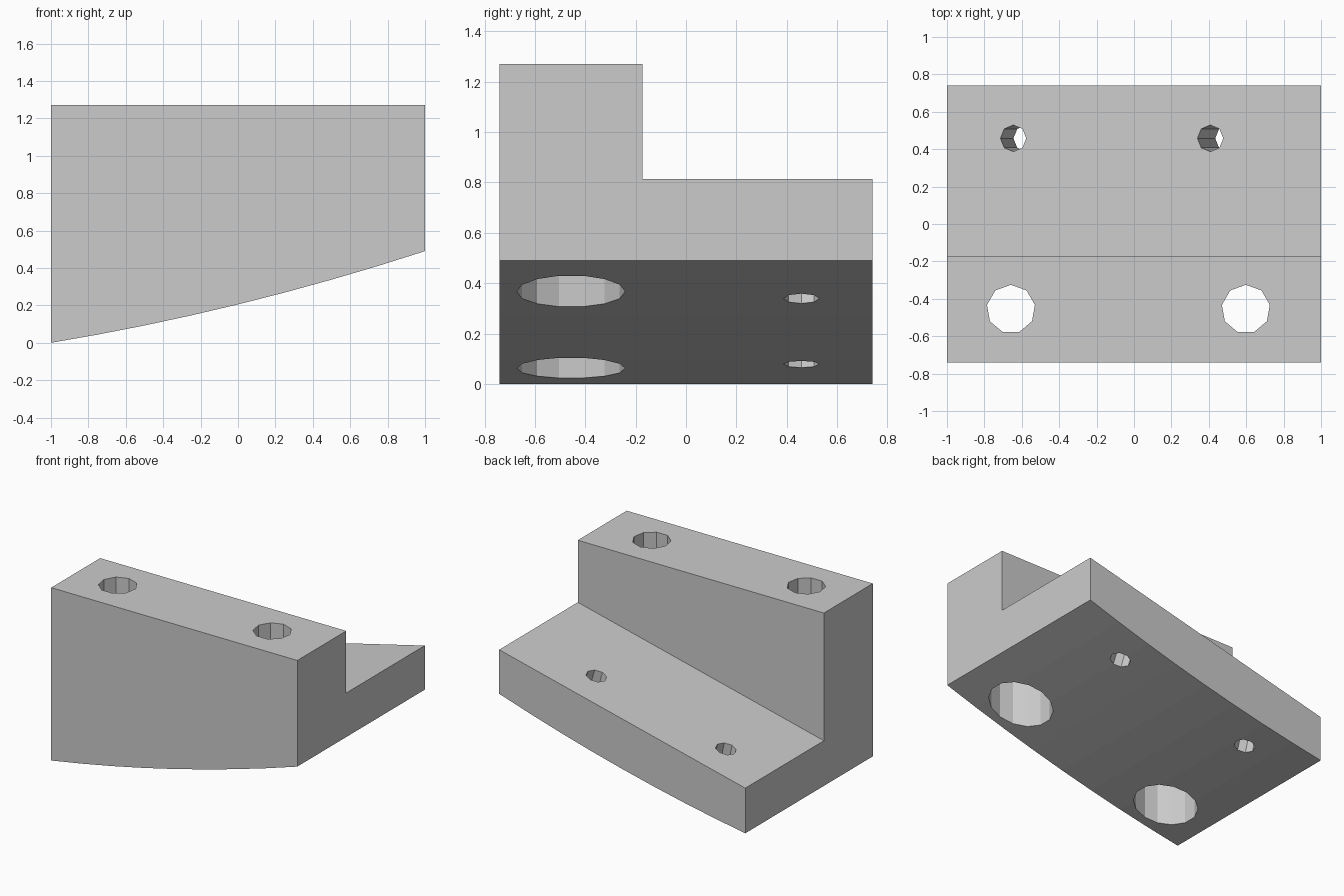
import bpy, bmesh, math
from mathutils import Vector

cube = bpy.data.objects.get("Cube")
if cube:
    bpy.data.objects.remove(cube, do_unlink=True)

grey = bpy.data.materials.new("plain grey")
grey.use_nodes = True
colour = (0.6, 0.6, 0.6, 1)
grey.diffuse_color = colour
grey.node_tree.nodes["Principled BSDF"].inputs["Base Color"].default_value = colour

FRONT, STEP, BACK = -0.74, -0.172, 0.74
TOP = 1.27
SEGMENTS = 8


def finish(name, bm):
    bmesh.ops.recalc_face_normals(bm, faces=bm.faces)
    mesh = bpy.data.meshes.new(name)
    bm.to_mesh(mesh)
    bm.free()
    mesh.materials.append(grey)
    obj = bpy.data.objects.new(name, mesh)
    bpy.context.collection.objects.link(obj)
    return obj


def underside(x):
    return 0.205 + 0.245 * x + 0.04 * x * x


def ledge(x):
    return 0.573 + 0.241 * x


def hole_cutter(name, start, end, radius, sides):
    """Prism from start to end with one corner pointing to the back."""
    start, end = Vector(start), Vector(end)
    axis = (end - start).normalized()
    back = Vector((0, 1, 0))
    side = axis.cross(back)
    bm = bmesh.new()
    rings = []
    for centre in (start, end):
        rings.append([bm.verts.new(centre + radius * (back * math.cos(a) + side * math.sin(a)))
                      for a in (math.tau * i / sides for i in range(sides))])
    bm.faces.new(rings[0])
    bm.faces.new(rings[1])
    for i in range(sides):
        j = (i + 1) % sides
        bm.faces.new((rings[0][i], rings[0][j], rings[1][j], rings[1][i]))
    return finish(name, bm)


def cut(target, cutter):
    cutter.hide_render = True
    mod = target.modifiers.new("cut", 'BOOLEAN')
    mod.operation = 'DIFFERENCE'
    mod.solver = 'EXACT'
    mod.object = cutter
    bpy.context.view_layer.objects.active = target
    bpy.ops.object.modifier_apply(modifier=mod.name)
    bpy.data.objects.remove(cutter, do_unlink=True)


# Block with a curved, sloping underside
bm = bmesh.new()
xs = [-1 + 2 * i / SEGMENTS for i in range(SEGMENTS + 1)]
profile = [(x, underside(x)) for x in xs] + [(1, TOP), (-1, TOP)]
face = bm.faces.new([bm.verts.new((x, FRONT, z)) for x, z in profile])
extruded = bmesh.ops.extrude_face_region(bm, geom=[face])
bmesh.ops.translate(bm, vec=(0, BACK - FRONT, 0),
                    verts=[v for v in extruded["geom"] if isinstance(v, bmesh.types.BMVert)])
block = finish("stepped_block", bm)

# Sloping ledge at the back
bm = bmesh.new()
bmesh.ops.create_cube(bm, size=2)
for v in bm.verts:
    x = v.co.x * 1.5
    v.co = (x, STEP if v.co.y < 0 else BACK + 1, ledge(x) if v.co.z < 0 else TOP + 1)
cut(block, finish("ledge_cutter", bm))

# Front bolt holes, widened from below
for x in (-0.658, 0.598):
    cut(block, hole_cutter("bolt_cutter", (x, -0.455, -1), (x, -0.455, 2), 0.13, 9))
    cut(block, hole_cutter("counterbore_cutter", (x, -0.457, -1), (x, -0.457, 0.88), 0.215, 14))

# Slanted small holes through the ledge
for x_top, x_low in ((-0.645, -0.575), (0.408, 0.503)):
    high = Vector((x_top, 0.458, ledge(x_top)))
    low = Vector((x_low, 0.458, underside(x_low)))
    reach = (high - low) * 0.5
    cut(block, hole_cutter("slanted_cutter", high + reach, low - reach, 0.071, 8))
